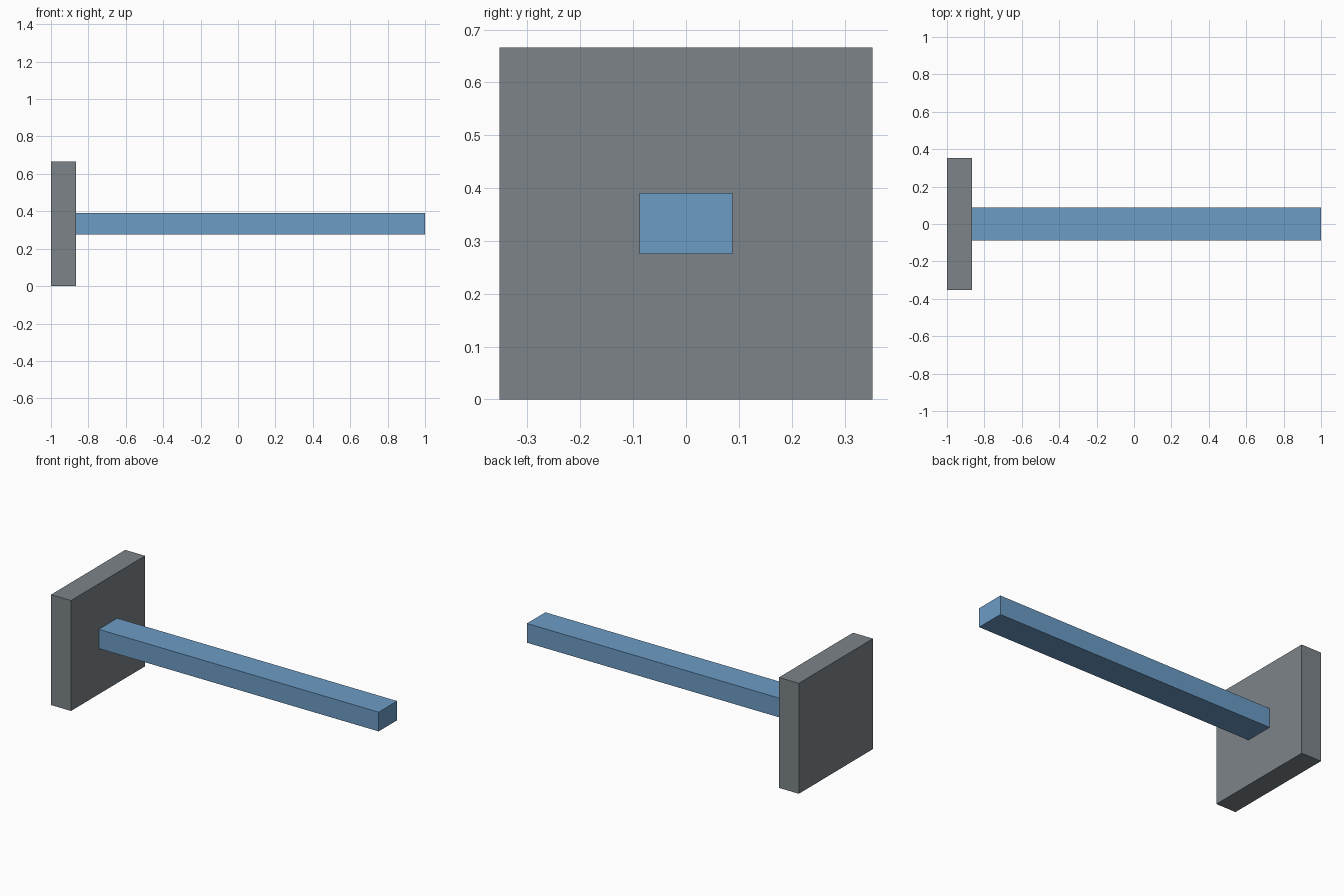
import bpy

if "Cube" in bpy.data.objects:
    bpy.data.objects.remove(bpy.data.objects["Cube"])


def box(name, lo, hi, color):
    """Axis-aligned box between two corners."""
    center = [(a + b) / 2 for a, b in zip(lo, hi)]
    size = [b - a for a, b in zip(lo, hi)]
    bpy.ops.mesh.primitive_cube_add(size=1, location=center)
    obj = bpy.context.object
    obj.name = name
    obj.scale = size
    bpy.ops.object.transform_apply(location=False, rotation=False, scale=True)
    mat = bpy.data.materials.new(name + "_color")
    mat.diffuse_color = (*color, 1)
    mat.use_nodes = True
    mat.node_tree.nodes["Principled BSDF"].inputs["Base Color"].default_value = mat.diffuse_color
    obj.data.materials.append(mat)
    return obj


PLATE_FACE = -0.867  # x where the bar meets the plate

# Upright end plate
box("end_plate", (-1, -0.353, 0), (PLATE_FACE, 0.353, 0.666), (0.20, 0.23, 0.25))

# Long bar projecting from the centre of the plate
box("bar", (PLATE_FACE, -0.088, 0.275), (1, 0.088, 0.391), (0.15, 0.33, 0.56))
